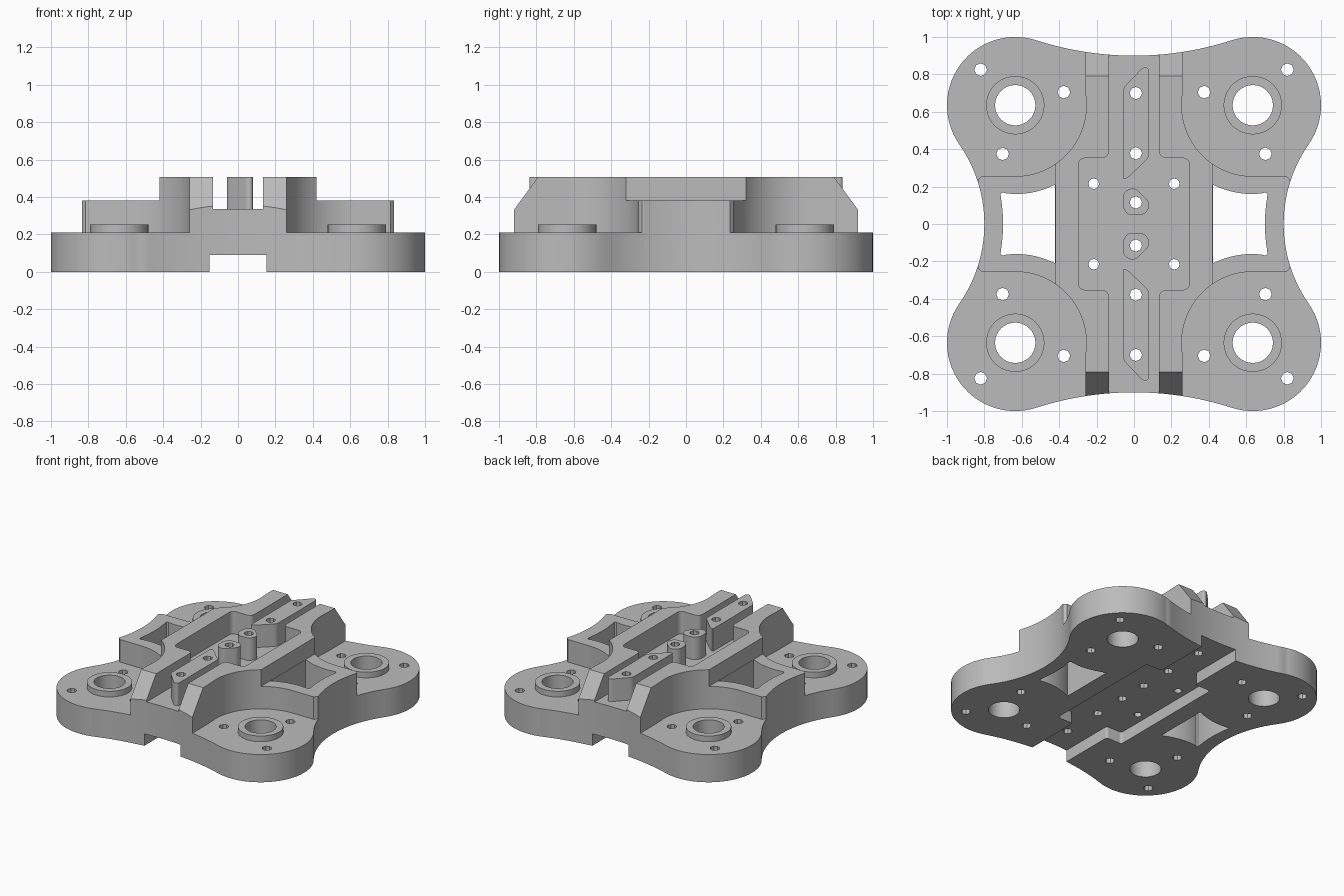
import bpy, bmesh, math

if "Cube" in bpy.data.objects:
    bpy.data.objects.remove(bpy.data.objects["Cube"])

LC, PLATE, FLOOR, TOP = 0.635, 0.211, 0.337, 0.508   # lobe centre and main heights

grey = bpy.data.materials.new("plain grey")
grey.diffuse_color = (0.5, 0.5, 0.5, 1)
grey.use_nodes = True
grey.node_tree.nodes["Principled BSDF"].inputs["Base Color"].default_value = grey.diffuse_color


def arc(cx, cy, r, a0, a1, n):
    return [(cx + r * math.cos(a0 + (a1 - a0) * i / n),
             cy + r * math.sin(a0 + (a1 - a0) * i / n)) for i in range(n + 1)]


def mirror_y(pts):
    return pts + [(x, -y) for x, y in reversed(pts)]


def mirror_x(pts):
    return pts + [(-x, y) for x, y in reversed(pts)]


def clean(pts):
    out = []
    for p in pts:
        if not out or math.dist(p, out[-1]) > 1e-5:
            out.append(p)
    if math.dist(out[0], out[-1]) < 1e-5:
        out.pop()
    return out


def prisms(name, outlines, lo, hi, along_x=False):
    bm = bmesh.new()
    for pts in outlines:
        pts = clean(pts)
        def co(p, h):
            return (h, p[0], p[1]) if along_x else (p[0], p[1], h)
        f = bm.faces.new([bm.verts.new(co(p, lo)) for p in pts])
        res = bmesh.ops.extrude_face_region(bm, geom=[f])
        d = hi - lo
        bmesh.ops.translate(bm, vec=(d, 0, 0) if along_x else (0, 0, d),
                            verts=[v for v in res["geom"] if isinstance(v, bmesh.types.BMVert)])
    bmesh.ops.recalc_face_normals(bm, faces=bm.faces)
    me = bpy.data.meshes.new(name)
    bm.to_mesh(me)
    bm.free()
    ob = bpy.data.objects.new(name, me)
    bpy.context.collection.objects.link(ob)
    me.materials.append(grey)
    return ob


def combine(target, other, op):
    m = target.modifiers.new(op, 'BOOLEAN')
    m.operation, m.solver, m.object = op, 'EXACT', other
    bpy.context.view_layer.objects.active = target
    bpy.ops.object.modifier_apply(modifier=m.name)
    bpy.data.objects.remove(other)


def circle(x, y, r, n):
    return arc(x, y, r, 0, 2 * math.pi, n)


def four(x, y):
    return [(sx * x, sy * y) for sx in (1, -1) for sy in (1, -1)]


def flip(pts):
    return [(-x, y) for x, y in pts]


def rounded(pts, r):
    # round every corner of a polygon with a short curve
    out = []
    for i, p in enumerate(pts):
        ends = []
        for q in (pts[i - 1], pts[(i + 1) % len(pts)]):
            t = min(r / math.dist(p, q), 0.5)
            ends.append((p[0] + (q[0] - p[0]) * t, p[1] + (q[1] - p[1]) * t))
        a, b = ends
        for k in range(5):
            t = k / 4
            out.append(tuple((1 - t) ** 2 * a[j] + 2 * t * (1 - t) * p[j] + t * t * b[j]
                             for j in (0, 1)))
    return out


# four-lobed base plate outline
PI = math.pi
quarter = (arc(1.5425, 0, 0.7425, PI, PI - 0.6106, 10)
           + arc(LC, LC, 0.365, -0.6106, 1.8834, 28)
           + arc(0, 2.6, 1.7, -1.2583, -PI / 2, 10))
outline = mirror_y(mirror_x(quarter))
body = prisms("mount_body", [outline], 0, PLATE)

# central tower, waisted around the four lobes
a_meet = PI + math.atan2(0.3133, 0.215)
t_quarter = ([(0.42, 0)] + arc(LC, LC, 0.38, a_meet, PI, 14) + [(0.26, 0.72), (0.26, 1.0)])
tower = prisms("tower", [mirror_y(mirror_x(t_quarter))], 0.1, TOP)

# lower side blocks around the windows
b_half = ([(0.3, 0.3217)] + arc(LC, LC, 0.38, a_meet, 1.5 * PI, 8) + [(0.815, 0.255), (0.835, 0.235)])
block = mirror_y(b_half)
combine(tower, prisms("side_blocks", [block, flip(block)], 0.1, 0.382), 'UNION')
combine(tower, prisms("trim", [outline], -0.5, 1), 'INTERSECT')

# sloped rail ends
wedge = [(0.782, 0.519), (0.97, 0.519), (0.97, 0.2635)]
combine(tower, prisms("rail_end_cut", [wedge, flip(wedge)], -0.6, 0.6, True), 'DIFFERENCE')

# channel between the rails, wide in the middle
def cross(w, l, n, end):
    return ([(w, -l), (w, l), (n, l)], end)

def cross_outline(w, l, n, end, r):
    pts = [(w, -l), (w, l), (n, l), (n, end), (-n, end), (-n, l),
           (-w, l), (-w, -l), (-n, -l), (-n, -end), (n, -end), (n, -l)]
    return rounded(pts, r)

combine(tower, prisms("channel_cut", [cross_outline(0.297, 0.353, 0.135, 1.2, 0.04)], FLOOR, 0.8),
        'DIFFERENCE')
combine(body, tower, 'UNION')

# centre posts
long_post = rounded([(-0.06, 0.235), (-0.035, 0.245), (0.08, 0.355), (0.08, 0.835),
                     (0.05, 0.84), (-0.06, 0.725)], 0.025)
short_post = rounded([(-0.06, 0.085), (-0.03, 0.048), (0.05, 0.048), (0.08, 0.08),
                      (0.08, 0.12), (0.01, 0.19), (-0.025, 0.19), (-0.06, 0.16)], 0.02)
posts = [long_post, short_post]
posts += [[(x, -y) for x, y in p] for p in posts]
combine(body, prisms("centre_posts", posts, 0.28, TOP), 'UNION')

# raised rings around the large holes
combine(body, prisms("rings", [circle(x, y, 0.156, 40) for x, y in four(LC, LC)], 0.1, 0.254), 'UNION')

# windows, large holes and screw holes
w_half = (arc(LC, LC, 0.475, PI + math.atan2(0.4246, 0.213), 1.5 * PI, 8)
          + [(0.68, 0.163), (0.70, 0.168), (0.713, 0.162)]
          + arc(1.5425, 0, 0.8425, PI - 0.17, PI, 8))
window = mirror_y(w_half)
holes = [window, flip(window)]
holes += [circle(x, y, 0.108, 32) for x, y in four(LC, LC)]
for hx, hy in [(0.82, 0.825), (0.375, 0.705), (0.7025, 0.375)]:
    holes += [circle(x, y, 0.034, 8) for x, y in four(hx, hy)]
holes += [circle(x, y, 0.028, 12) for x, y in four(0.215, 0.215)]
holes += [circle(0.01, s * y, 0.033, 8) for s in (1, -1) for y in (0.70, 0.378, 0.115)]
combine(body, prisms("hole_cut", holes, -0.2, 0.9), 'DIFFERENCE')

# groove and pocket underneath
combine(body, prisms("groove_cut", [cross_outline(0.285, 0.475, 0.153, 1.2, 0.02)], -0.2, 0.09),
        'DIFFERENCE')

bpy.ops.object.select_all(action='DESELECT')
body.select_set(True)
bpy.context.view_layer.objects.active = body
bpy.ops.object.shade_smooth_by_angle(angle=math.radians(30))
